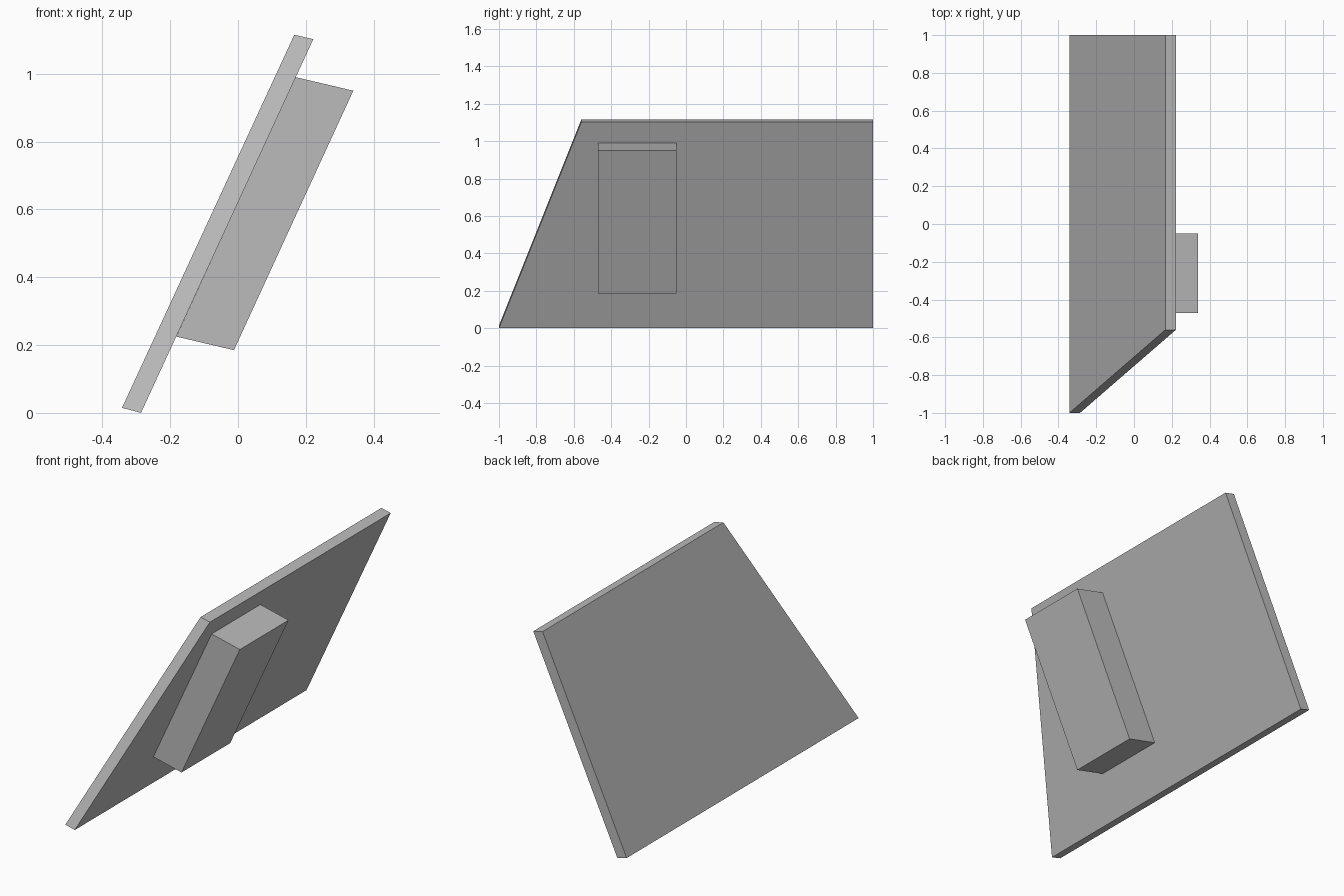
import bpy
import bmesh

cube = bpy.data.objects.get("Cube")
if cube:
    bpy.data.objects.remove(cube, do_unlink=True)

grey = bpy.data.materials.new("plain_grey")
grey.use_nodes = True
colour = (0.5, 0.5, 0.5, 1)
grey.diffuse_color = colour
grey.node_tree.nodes["Principled BSDF"].inputs["Base Color"].default_value = colour


def sloped_slab(name, profile, front_ys, back_y):
    """Extrude an x-z profile along y; each corner has its own front y."""
    bm = bmesh.new()
    front = [bm.verts.new((x, y, z)) for (x, z), y in zip(profile, front_ys)]
    back = [bm.verts.new((x, back_y, z)) for x, z in profile]
    bm.faces.new(front)
    bm.faces.new(back[::-1])
    for i in range(len(profile)):
        j = (i + 1) % len(profile)
        bm.faces.new((front[j], front[i], back[i], back[j]))
    bmesh.ops.recalc_face_normals(bm, faces=bm.faces)
    mesh = bpy.data.meshes.new(name)
    bm.to_mesh(mesh)
    bm.free()
    mesh.materials.append(grey)
    obj = bpy.data.objects.new(name, mesh)
    bpy.context.collection.objects.link(obj)
    return obj


# Leaning panel with a slanted front edge
sloped_slab("leaning_panel",
            [(-0.342, 0.015), (-0.286, 0), (0.222, 1.102), (0.166, 1.115)],
            [-1, -1, -0.56, -0.56], 1)

# Block fixed to the underside of the panel
sloped_slab("support_block",
            [(-0.182, 0.225), (-0.012, 0.185), (0.34, 0.95), (0.17, 0.99)],
            [-0.47] * 4, -0.05)
